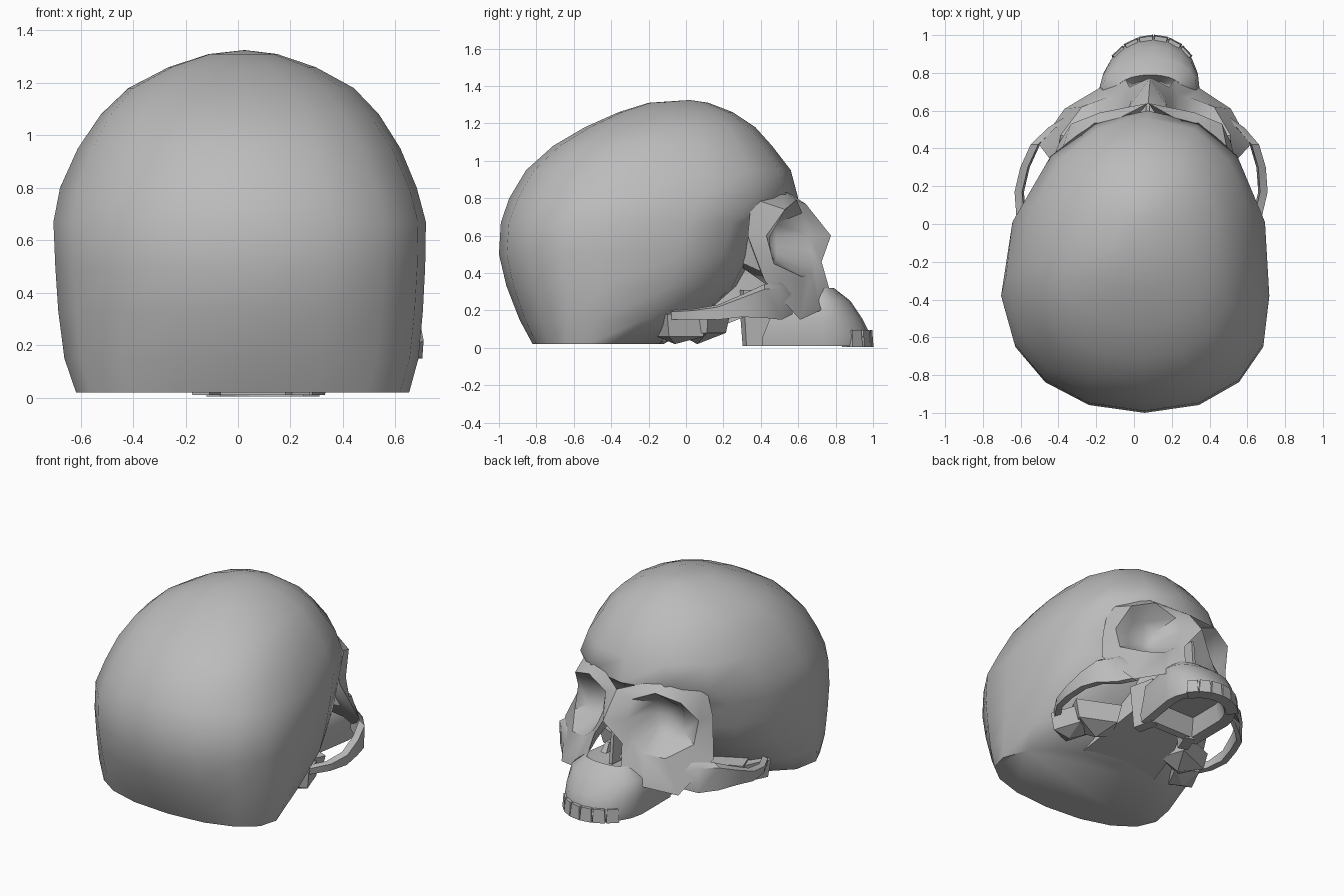
import bpy, bmesh, math
from mathutils import Vector

if "Cube" in bpy.data.objects:
    bpy.data.objects.remove(bpy.data.objects["Cube"], do_unlink=True)

bone = bpy.data.materials.new("bone_grey")
bone.use_nodes = True
bone.diffuse_color = (0.5, 0.5, 0.5, 1)
bone.node_tree.nodes["Principled BSDF"].inputs["Base Color"].default_value = (0.5, 0.5, 0.5, 1)


def place(p, side=1):
    """Mirror a point and follow the slightly crooked axis of the head."""
    return (p[0] * side + 0.08 * abs(p[1] + 0.3), p[1], p[2])


def loft(name, rings, side=1, angle=40):
    """Bridge rings of points; a ring of one point closes to a tip."""
    bm = bmesh.new()
    rows = [[bm.verts.new(place(p, side)) for p in r] for r in rings]
    for a, b in zip(rows, rows[1:]):
        n = max(len(a), len(b))
        for i in range(n):
            j = (i + 1) % n
            if len(a) == 1:
                bm.faces.new((a[0], b[j], b[i]))
            elif len(b) == 1:
                bm.faces.new((a[i], a[j], b[0]))
            else:
                bm.faces.new((a[i], a[j], b[j], b[i]))
    for r in (rows[0], rows[-1]):
        if len(r) > 2:
            bm.faces.new(r)
    bmesh.ops.recalc_face_normals(bm, faces=bm.faces)
    me = bpy.data.meshes.new(name)
    bm.to_mesh(me)
    bm.free()
    ob = bpy.data.objects.new(name, me)
    bpy.context.collection.objects.link(ob)
    me.materials.append(bone)
    bpy.ops.object.select_all(action='DESELECT')
    ob.select_set(True)
    bpy.context.view_layer.objects.active = ob
    bpy.ops.object.shade_smooth_by_angle(angle=math.radians(angle))


def pair(name, rings, angle=40):
    for label, side in (("left_", 1), ("right_", -1)):
        loft(label + name, rings, side, angle)


# Cranium: egg-shaped level rings, squarer at the temples
def egg(z, back, front, half, steps=16):
    mid = back + 0.43 * (front - back)
    ring = []
    for i in range(steps):
        t = math.tau * i / steps
        c, s = math.cos(t), math.sin(t)
        power = 0.76 if s > 0 and 0.3 < z < 0.75 else 0.92
        reach = front - mid if s > 0 else mid - back
        ring.append((half * math.copysign(abs(c) ** power, c),
                     mid + reach * math.copysign(abs(s) ** power, s), z))
    return ring


levels = [(0.02, -0.82, -0.12, 0.635), (0.15, -0.89, 0.1, 0.675), (0.33, -0.96, 0.29, 0.695),
          (0.5, -1, 0.38, 0.705), (0.67, -0.99, 0.43, 0.71), (0.8, -0.945, 0.6, 0.68),
          (0.95, -0.855, 0.56, 0.615), (1.08, -0.71, 0.46, 0.53), (1.18, -0.54, 0.37, 0.43),
          (1.26, -0.36, 0.25, 0.28), (1.31, -0.2, 0.12, 0.13)]
loft("cranium", [egg(*v) for v in levels] + [[(0, 0.02, 1.325)]], angle=50)

# Face halves: eye socket rim, its deep pit and the surrounding brow, cheek and nose bone
rim = [(0.10, 0.62, 0.72), (0.25, 0.59, 0.79), (0.40, 0.53, 0.74), (0.455, 0.43, 0.60),
       (0.45, 0.47, 0.45), (0.35, 0.62, 0.38), (0.22, 0.67, 0.40), (0.15, 0.68, 0.46),
       (0.12, 0.67, 0.52), (0.09, 0.66, 0.60)]
outer = [(0, 0.64, 0.77), (0.26, 0.5, 0.86), (0.45, 0.35, 0.80), (0.485, 0.33, 0.60),
         (0.56, 0.42, 0.36), (0.44, 0.61, 0.15), (0.265, 0.72, 0.20), (0.13, 0.765, 0.32),
         (0.105, 0.725, 0.46), (0, 0.775, 0.60)]
inner = [(0.24 + (x - 0.24) * 0.6, 0.45 + (y - 0.45) * 0.15, 0.58 + (z - 0.58) * 0.6)
         for x, y, z in rim]
core = Vector((0.22, 0.36, 0.5))
rear = [Vector(p).lerp(core, 0.35) for p in outer]
pair("face_half", [[(0.24, 0.2, 0.5)], rear, outer, rim, inner, [(0.23, 0.42, 0.58)]], 42)


# Upper jaw: horseshoe outline, hollow below for the palate
def arch(z, front, half, back=0.45, steps=10):
    ring = [(half * 0.9, back, z)]
    for i in range(steps + 1):
        t = math.pi * i / steps
        ring.append((half * math.cos(t), 0.72 + (front - 0.72) * math.sin(t), z))
    return ring + [(-half * 0.9, back, z)]


loft("upper_jaw", [arch(0.13, 0.86, 0.15, 0.5), arch(0.02, 0.91, 0.18, 0.45),
                   arch(0.01, 0.98, 0.25, 0.41), arch(0.06, 0.992, 0.26, 0.41),
                   arch(0.16, 0.94, 0.265), arch(0.25, 0.88, 0.25), arch(0.32, 0.79, 0.17),
                   arch(0.27, 0.76, 0.1, 0.5)])


# Simple tapered box from centre, half sizes, scale of its top and turn
def box(c, h, top=1.0, turn=0.0):
    rings = []
    for sz, k in ((-1, 1.0), (1, top)):
        ring = []
        for sx, sy in ((-1, -1), (1, -1), (1, 1), (-1, 1)):
            x, y = sx * h[0] * k, sy * h[1] * k
            ring.append((c[0] + x * math.cos(turn) - y * math.sin(turn),
                         c[1] + x * math.sin(turn) + y * math.cos(turn), c[2] + sz * h[2]))
        rings.append(ring)
    return rings


# Front teeth, nearly flush with the jaw
for i in range(3):
    t = math.radians(9 + 18 * i)
    spot = (0.225 * math.sin(t), 0.72 + 0.24 * math.cos(t), 0.05)
    pair("tooth_%d" % (i + 1), box(spot, (0.039, 0.04, 0.045), 0.85, -t), 20)

# Nose partition and side curls
loft("nose_partition", box((0, 0.57, 0.42), (0.012, 0.13, 0.14), 0.8))
pair("nose_curl", box((0.07, 0.58, 0.36), (0.022, 0.1, 0.03), 0.6), 20)


# Cheek arches: flat bars swept back to the ear region
def bar(points):
    rings = []
    for x, y, z, h in points:
        rings.append([(x - 0.03, y, z - h), (x + 0.015, y, z - h),
                      (x + 0.02, y, z + h * 0.7), (x - 0.02, y, z + h)])
    return rings


pair("cheek_arch", bar([(0.41, 0.57, 0.24, 0.06), (0.5, 0.51, 0.25, 0.1),
                        (0.585, 0.42, 0.25, 0.09), (0.63, 0.3, 0.225, 0.06),
                        (0.65, 0.17, 0.19, 0.04), (0.63, 0.04, 0.18, 0.028),
                        (0.56, -0.08, 0.175, 0.025)]), 35)

# Underside: central base, ear-side lumps, joint ridges and plates behind the palate
loft("skull_base", [[(-w, y, b), (w, y, b), (w * 0.8, y, t), (-w * 0.8, y, t)]
                    for y, w, b, t in ((-0.2, 0.3, 0.02, 0.3), (0.1, 0.26, 0.08, 0.4),
                                       (0.3, 0.2, 0.16, 0.45), (0.5, 0.1, 0.18, 0.4))], angle=25)
pair("ear_lump", [[(0.47, -0.06, 0.02)]] + box((0.46, -0.03, 0.12), (0.08, 0.1, 0.06), 1.15, 0.4), 25)
pair("joint_ridge", [[(0.34, 0.06, 0.02)]] + box((0.36, 0.08, 0.14), (0.13, 0.09, 0.06), 1.2, -0.4), 25)
pair("palate_plate", box((0.17, 0.38, 0.16), (0.035, 0.07, 0.15), 1.3, 0.3), 20)
